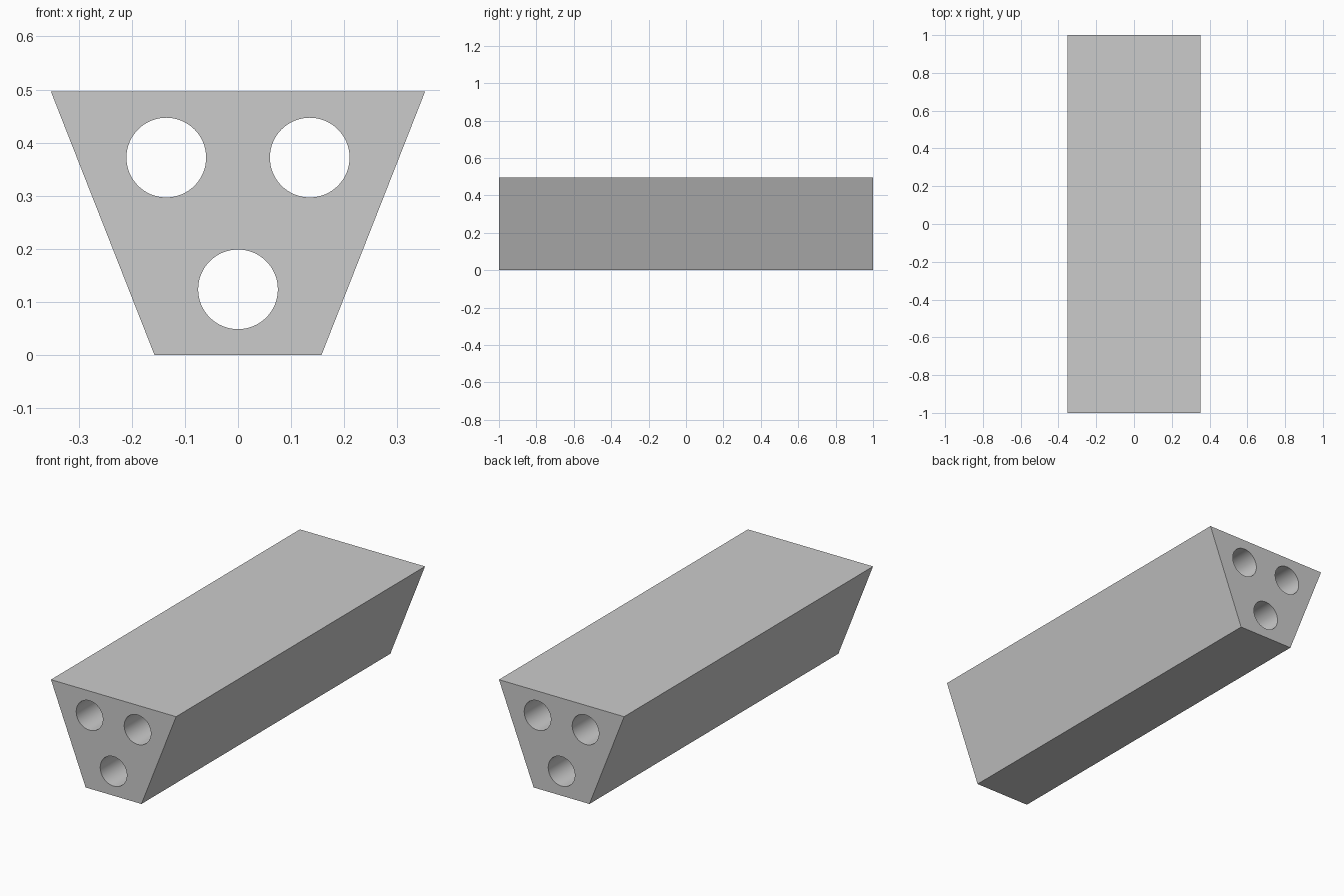
import bpy
import bmesh
from math import cos, sin, tau, radians

cube = bpy.data.objects.get("Cube")
if cube:
    bpy.data.objects.remove(cube, do_unlink=True)

LENGTH = 2.0
HEIGHT = 0.496
BOTTOM, TOP = 0.157, 0.352
HOLE_RADIUS = 0.075
HOLE_CENTRES = [(-0.135, 0.372), (0.135, 0.372), (0, 0.124)]
SEGMENTS = 64

# Plain grey material
grey = bpy.data.materials.new("grey")
grey.use_nodes = True
colour = (0.6, 0.6, 0.6, 1)
grey.diffuse_color = colour
grey.node_tree.nodes["Principled BSDF"].inputs["Base Color"].default_value = colour

bm = bmesh.new()


def add_loop(points):
    """Closed outline on the front plane from (x, z) points."""
    verts = [bm.verts.new((x, -LENGTH / 2, z)) for x, z in points]
    return [bm.edges.new((a, b)) for a, b in zip(verts, verts[1:] + verts[:1])]


def circle(cx, cz):
    angles = [tau * i / SEGMENTS for i in range(SEGMENTS)]
    return [(cx + HOLE_RADIUS * cos(a), cz + HOLE_RADIUS * sin(a)) for a in angles]


# Trapezoid section with three round holes
edges = add_loop([(-BOTTOM, 0), (BOTTOM, 0), (TOP, HEIGHT), (-TOP, HEIGHT)])
for cx, cz in HOLE_CENTRES:
    edges += add_loop(circle(cx, cz))
bmesh.ops.triangle_fill(bm, edges=edges, use_beauty=True, normal=(0, -1, 0))

# Extrude the section along the full length, keeping the front cap
result = bmesh.ops.extrude_face_region(bm, geom=bm.faces[:], use_keep_orig=True)
moved = [g for g in result["geom"] if isinstance(g, bmesh.types.BMVert)]
bmesh.ops.translate(bm, verts=moved, vec=(0, LENGTH, 0))
bmesh.ops.recalc_face_normals(bm, faces=bm.faces[:])

mesh = bpy.data.meshes.new("drilled_beam")
bm.to_mesh(mesh)
bm.free()
mesh.materials.append(grey)
beam = bpy.data.objects.new("drilled_beam", mesh)
bpy.context.collection.objects.link(beam)

# Smooth bores, sharp outer edges
bpy.ops.object.select_all(action="DESELECT")
beam.select_set(True)
bpy.context.view_layer.objects.active = beam
bpy.ops.object.shade_smooth_by_angle(angle=radians(30))
